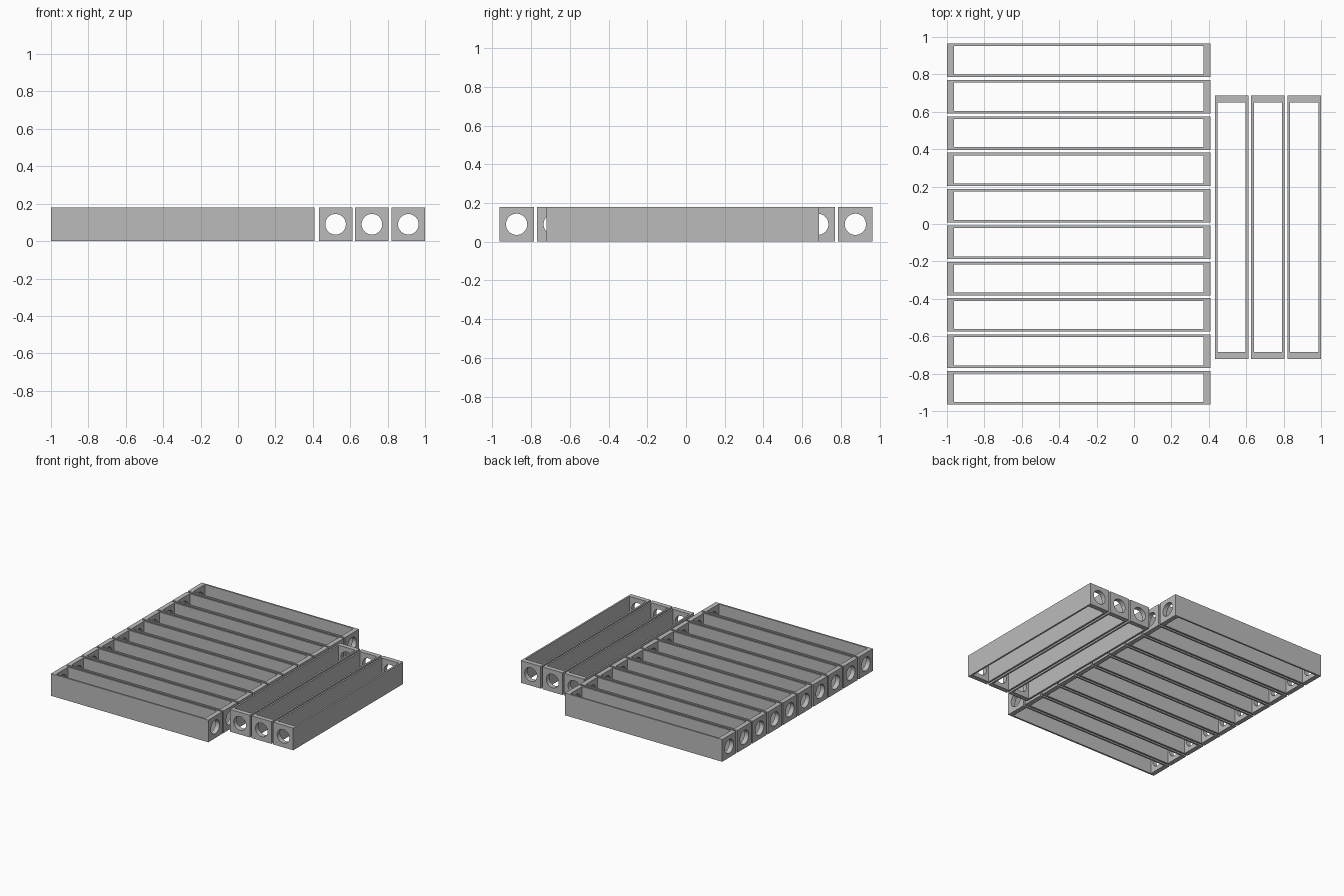
import bpy, math

if "Cube" in bpy.data.objects:
    bpy.data.objects.remove(bpy.data.objects["Cube"])

LENGTH, WIDTH, HEIGHT = 1.409, 0.179, 0.18
SIDE_WALL, END_WALL, HOLE_RADIUS = 0.014, 0.038, 0.055
PITCH = 0.1945

grey = bpy.data.materials.new("plain grey")
grey.diffuse_color = (0.5, 0.5, 0.5, 1)
grey.use_nodes = True
grey.node_tree.nodes["Principled BSDF"].inputs["Base Color"].default_value = grey.diffuse_color


def box(name, size, z):
    bpy.ops.mesh.primitive_cube_add(size=1, location=(0, 0, z))
    ob = bpy.context.object
    ob.name = name
    ob.scale = size
    bpy.ops.object.transform_apply(location=True, scale=True)
    return ob


# Solid bar, hollowed from top to bottom, with a round hole along its length
frame = box("long_frame_1", (LENGTH, WIDTH, HEIGHT), HEIGHT / 2)
hollow = box("hollow_cutter", (LENGTH - 2 * END_WALL, WIDTH - 2 * SIDE_WALL, 1), HEIGHT / 2)
bpy.ops.mesh.primitive_cylinder_add(vertices=48, radius=HOLE_RADIUS, depth=2,
                                    location=(0, 0, HEIGHT / 2),
                                    rotation=(0, math.pi / 2, 0))
hole = bpy.context.object
hole.name = "hole_cutter"

bpy.context.view_layer.objects.active = frame
for cutter in (hollow, hole):
    mod = frame.modifiers.new("cut", 'BOOLEAN')
    mod.operation, mod.solver, mod.object = 'DIFFERENCE', 'EXACT', cutter
    bpy.ops.object.modifier_apply(modifier=mod.name)
for cutter in (hollow, hole):
    bpy.data.objects.remove(cutter)

frame.data.materials.clear()
frame.data.materials.append(grey)
bpy.ops.object.select_all(action='DESELECT')
frame.select_set(True)
bpy.ops.object.shade_smooth_by_angle(angle=math.radians(30))


def place(name, x, y, turn=0.0):
    ob = frame.copy()
    ob.name = name
    ob.location = (x, y, 0)
    ob.rotation_euler.z = turn
    bpy.context.collection.objects.link(ob)


# Ten long frames side by side
row_x = -1 + LENGTH / 2
frame.location = (row_x, -4.5 * PITCH, 0)
for i in range(1, 10):
    place(f"long_frame_{i + 1}", row_x, (i - 4.5) * PITCH)

# Three frames turned across the others
for i in range(3):
    place(f"cross_frame_{i + 1}", 1 - WIDTH / 2 - i * PITCH, -0.017, math.pi / 2)
